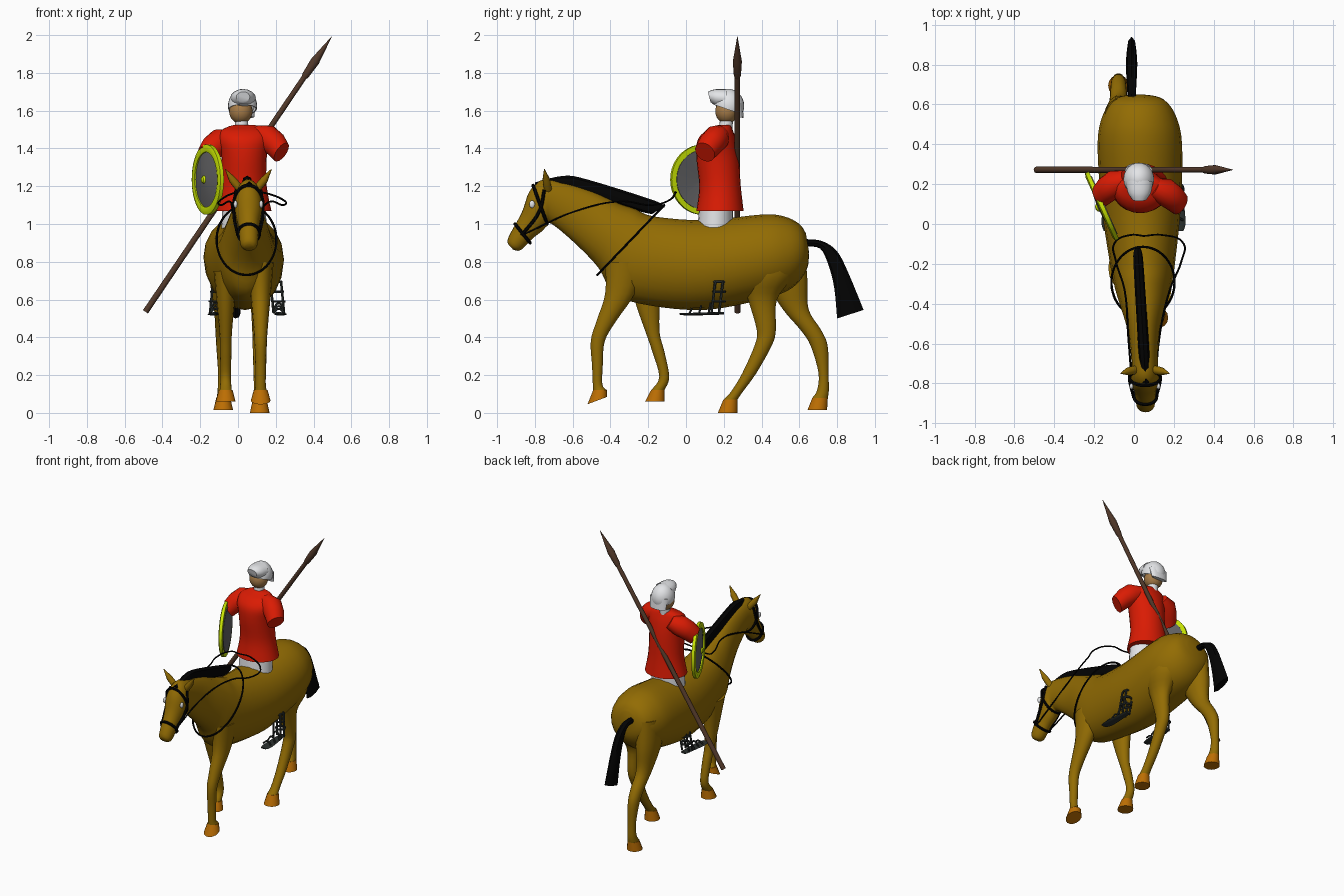
import bpy, bmesh, math
from mathutils import Vector, Matrix

if "Cube" in bpy.data.objects:
    bpy.data.objects.remove(bpy.data.objects["Cube"])


def mat(name, *rgb):
    m = bpy.data.materials.new(name)
    m.diffuse_color = (*rgb, 1)
    m.use_nodes = True
    m.node_tree.nodes["Principled BSDF"].inputs["Base Color"].default_value = m.diffuse_color
    return m


COAT = mat("golden brown coat", .29, .15, .001)
HOOF = mat("orange hoof", .50, .155, .001)
BLACK = mat("black hair and leather", .001, .001, .001)
RED = mat("red tunic", .70, .011, .001)
WHITE = mat("white metal and cloth", .77, .78, .80)
SKIN = mat("tan skin", .38, .20, .065)
WOOD = mat("dark wood", .085, .041, .023)
LIME = mat("lime trim", .58, .78, .001)
GREY = mat("grey shield", .13, .13, .135)
SLATE = mat("slate sandal", .024, .030, .028)


def finish(name, bm, material):
    bmesh.ops.recalc_face_normals(bm, faces=bm.faces)
    me = bpy.data.meshes.new(name)
    bm.to_mesh(me)
    bm.free()
    me.materials.append(material)
    ob = bpy.data.objects.new(name, me)
    bpy.context.collection.objects.link(ob)
    return ob


def ring(y1, z1, y2, z2, w, x, n=20):
    """Oval whose long axis joins (y1, z1) and (y2, z2), with half width w about x."""
    c = Vector((x, (y1 + y2) / 2, (z1 + z2) / 2))
    v = Vector((0, (y1 - y2) / 2, (z1 - z2) / 2))
    return [c + v * math.sin(a) + Vector((w * math.cos(a), 0, 0))
            for a in (math.tau * i / n for i in range(n))]


def skin_rings(name, rings, material):
    bm = bmesh.new()
    vs = [[bm.verts.new(p) for p in r] for r in rings]
    n = len(vs[0])
    for a, b in zip(vs, vs[1:]):
        for i in range(n):
            bm.faces.new((a[i], a[(i + 1) % n], b[(i + 1) % n], b[i]))
    bm.faces.new(vs[0])
    bm.faces.new(vs[-1])
    return finish(name, bm, material)


def blend(pts, steps):
    """Catmull-Rom spline through tuples of any length."""
    pts = [Vector(p) for p in pts]
    out = []
    for i in range(len(pts) - 1):
        a, b, c, d = (pts[max(0, min(len(pts) - 1, i + k))] for k in (-1, 0, 1, 2))
        for t in (j / steps for j in range(steps)):
            out.append(b + .5 * t * (c - a + t * (2 * a - 5 * b + 4 * c - d + t * (3 * b - a - 3 * c + d))))
    return out + [pts[-1]]


def loft(name, secs, x, material, n=20, steps=4):
    """Skin ring sections; x is a centre value or a rule of y."""
    cx = x if callable(x) else lambda y: x
    return skin_rings(name, [ring(*s, cx((s[0] + s[2]) / 2), n) for s in blend(secs, steps)], material)


def rod(name, pts, radii, material, n=16):
    pts = [Vector(p) for p in pts]
    q = (pts[-1] - pts[0]).to_track_quat('Z', 'Y')
    return skin_rings(name, [[p + q @ Vector((r * math.cos(math.tau * i / n), r * math.sin(math.tau * i / n), 0))
                              for i in range(n)] for p, r in zip(pts, radii)], material)


def strap(name, pts, r, material, closed=False):
    cu = bpy.data.curves.new(name, 'CURVE')
    cu.dimensions = '3D'
    cu.bevel_depth, cu.bevel_resolution, cu.resolution_u = r, 1, 5
    sp = cu.splines.new('BEZIER')
    sp.bezier_points.add(len(pts) - 1)
    for b, p in zip(sp.bezier_points, pts):
        b.co = p
        b.handle_left_type = b.handle_right_type = 'AUTO'
    sp.use_cyclic_u = closed
    cu.use_fill_caps = True
    cu.materials.append(material)
    bpy.context.collection.objects.link(bpy.data.objects.new(name, cu))


def ball(name, centre, size, material):
    bm = bmesh.new()
    bmesh.ops.create_uvsphere(bm, u_segments=24, v_segments=16, radius=1,
                              matrix=Matrix.Translation(centre) @ Matrix.Diagonal((*size, 1)))
    return finish(name, bm, material)


# Horse trunk, neck and head; the spine drifts slightly sideways
loft("horse_body", [
    (.635, .95, .65, .86, .05), (.60, 1.0, .64, .76, .13), (.52, 1.04, .56, .66, .185), (.40, 1.05, .40, .60, .212),
    (.10, 1.02, .10, .545, .20), (-.17, 1.04, -.20, .57, .165), (-.27, 1.08, -.38, .63, .14),
    (-.36, 1.11, -.465, .77, .115), (-.50, 1.175, -.59, .90, .08), (-.68, 1.23, -.71, 1.0, .066),
    (-.77, 1.23, -.735, .99, .072), (-.83, 1.17, -.765, .96, .07), (-.87, 1.06, -.81, .925, .055),
    (-.94, .93, -.875, .862, .046), (-.94, .89, -.915, .864, .025)],
    lambda y: .038 - .022 * y, COAT)


# Walking legs: (y, z, half depth) down to the fetlock, then a flared hoof
def leg(name, x, pts, drop, tilt=0):
    secs = [(y + d, z, y - d, z, max(.027, .5 * d + .014) if d < .14 else .10) for y, z, d in pts]
    loft(name + "_leg", secs, x, COAT, 14)
    y, z, d = pts[-1]
    loft(name + "_hoof", [(*secs[-1][:4], .037), (y + .038, z - drop, y - .068, z - drop - tilt, .052)],
         x, HOOF, 14, 1)


leg("hind_right", .115, [(.45, .9, .15), (.43, .73, .142), (.405, .6, .078), (.425, .44, .052), (.41, .36, .047),
                         (.335, .21, .038), (.268, .11, .032), (.235, .07, .038)], .07)
leg("hind_left", -.078, [(.51, .9, .12), (.53, .71, .115), (.58, .55, .07), (.66, .44, .056), (.705, .355, .046),
                         (.728, .21, .027), (.725, .12, .032), (.71, .08, .042)], .065)
leg("front_right", .12, [(-.32, .8, .11), (-.35, .63, .08), (-.42, .49, .054), (-.467, .38, .038),
                         (-.469, .25, .029), (-.468, .15, .026), (-.455, .12, .038)], .035, .04)
leg("front_left", -.065, [(-.22, .75, .10), (-.20, .56, .062), (-.175, .42, .037), (-.148, .33, .033),
                          (-.115, .19, .027), (-.15, .12, .036)], .06)

# Tail and mane
loft("tail", [(.63, .92, .63, .88, .02), (.72, .91, .71, .87, .025), (.80, .855, .755, .78, .028),
              (.86, .74, .785, .66, .028), (.94, .545, .80, .50, .024)], -.012, BLACK, 8)
loft("mane", [(-.11, 1.09, -.17, 1.06, .02), (-.17, 1.125, -.22, 1.06, .025), (-.52, 1.235, -.52, 1.15, .027),
              (-.65, 1.255, -.64, 1.18, .027), (-.80, 1.22, -.79, 1.17, .02)], lambda y: .01 - .062 * y, BLACK, 8)

# Ears, eyes, cheek straps and reins on both sides of the head; the left rein lies closer
for s, side in ((-1, "left"), (1, "right")):
    hx = .055
    rod("ear_" + side, [(hx + s * .04, -.73, 1.18), (hx + s * .085, -.74, 1.235), (hx + s * .122, -.75, 1.29)],
        [.022, .02, .002], COAT, 10)
    ball("eye_" + side, (hx + s * .068, -.815, 1.105), (.01, .015, .02), WHITE)
    strap("cheek_strap_" + side, [(hx + s * .066, -.75, 1.18), (hx + s * .078, -.775, 1.07),
                                  (hx + s * .056, -.87, .94)], .009, BLACK)
    strap("rein_" + side, [(.05 + s * dx * (1 if s > 0 or y < -.5 else .75), y, z) for dx, y, z in (
        (.055, -.87, .94), (.08, -.55, 1.08), (.13, -.33, 1.12), (.19, -.18, 1.10), (.20, -.10, 1.12),
        (.09, -.055, 1.165), (0, -.06, 1.168))], .005, BLACK)

# Bridle bands and breast collar
strap("brow_band", ring(-.81, 1.205, -.735, 1.0, .078, .055), .009, BLACK, True)
strap("nose_band", ring(-.905, 1.0, -.825, .90, .057, .057), .009, BLACK, True)
strap("breast_collar", ring(-.115, 1.10, -.47, .73, .158, .045), .006, BLACK, True)

# Rider tunic, sleeves and white underskirt: (z, back y, front y, half width)
loft("tunic", [(b, z, f, z, w) for z, b, f, w in (
    (1.07, .305, .055, .145), (1.2, .29, .07, .12), (1.35, .28, .055, .12), (1.44, .265, .06, .135),
    (1.49, .25, .10, .125), (1.515, .24, .15, .085), (1.525, .23, .17, .05))], .032, RED, 24)
for s, side, back in ((-1, "left", .04), (1, "right", 0)):
    rod("sleeve_" + side, [(.03 + s * dx, y + back, z + .01 * s) for dx, y, z in (
        (.06, .185, 1.47), (.12, .165, 1.45), (.17, .13, 1.41), (.20, .10, 1.37))], [.05, .069, .066, .058], RED)
loft("underskirt", [(.25, .97, .06, .97, .12), (.25, 1.09, .07, 1.09, .115)], .032, WHITE, 20, 1)

# Neck, head and helmet
rod("neck", [(.02, .21, 1.50), (.018, .215, 1.56)], [.036, .034], WHITE)
ball("head", (.015, .215, 1.597), (.062, .06, .066), SKIN)
helmet = ball("helmet", (.024, .225, 1.625), (.077, .083, .09), WHITE)
bm = bmesh.new()
bm.from_mesh(helmet.data)
bmesh.ops.bisect_plane(bm, geom=bm.verts[:] + bm.edges[:] + bm.faces[:], plane_co=(0, .225, 1.605),
                       plane_no=(0, .35, 1), clear_inner=True)
bm.to_mesh(helmet.data)
bm.free()
helmet.modifiers.new("thickness", 'SOLIDIFY').thickness = .006
loft("visor", [(.22, 1.714, .20, 1.62, .068), (.155, 1.714, .16, 1.625, .058), (.115, 1.70, .13, 1.645, .036)],
     .027, WHITE, 16, 3)
loft("neck_guard", [(.30, 1.64, .24, 1.64, .07), (.306, 1.56, .265, 1.57, .062)], .024, WHITE, 14, 2)

# Round shield: domed grey disc, lime rim and boss, turned outward
place = Matrix.Translation((-.16, .09, 1.235)) @ Vector((-.913, -.409, 0)).to_track_quat('Z', 'Y').to_matrix().to_4x4()


def lathe(name, profile, material, n=40):
    bm = bmesh.new()
    vs = [bm.verts.new((r, 0, h)) for r, h in profile]
    es = [bm.edges.new(e) for e in zip(vs, vs[1:] + vs[:1])]
    bmesh.ops.spin(bm, geom=vs + es, cent=(0, 0, 0), axis=(0, 0, 1), angle=math.tau, steps=n)
    bmesh.ops.remove_doubles(bm, verts=bm.verts, dist=.0002)
    bmesh.ops.transform(bm, matrix=place, verts=bm.verts)
    return finish(name, bm, material)


lathe("shield_disc", [(.001, .024), (.08, .018), (.158, .002), (.158, -.014), (.001, .008)], GREY)
lathe("shield_rim", [(.146, -.010), (.146, .012), (.168, .017), (.186, .010), (.186, -.010)], LIME)
lathe("shield_boss", [(.001, .036), (.016, .032), (.024, .018), (.001, .016)], LIME)

# Spear slanting behind the rider
a, b = Vector((-.49, .272, .535)), Vector((.496, .272, 1.992))
at = [a.lerp(b, t) for t in (0, .85, .86, .91, 1)]
rod("spear_shaft", at[:2], [.016, .014], WOOD)
rod("spear_head", at[1:], [.014, .019, .024, .001], WOOD)

# Open strap sandals on each flank, leaning in towards the horse
for s, side in ((-1, "left"), (1, "right")):
    x = .048 + s * .168
    loft("sandal_sole_" + side, [(.20, .535, .20, .52, .022), (.02, .53, .02, .515, .034),
                                 (-.035, .528, -.035, .52, .02)], lambda y: x + s * .05 * (.2 - y), SLATE, 10)
    for i in range(3):
        y, z = .02 + .05 * i, .59 + .052 * i
        strap(f"ankle_strap_{side}_{i}", ring(.205, z, .145, z, .03, x - s * .008 * i, 10), .007, SLATE, True)
        strap(f"toe_strap_{side}_{i}", [(x - .03, y, .53), (x, y + .01, .55 + .015 * i), (x + .03, y, .53)], .006, SLATE)
    for i in range(4):
        dx, y = (.028, -.028)[i % 2], (.155, .195)[i // 2]
        strap(f"sandal_upright_{side}_{i}", [(x + dx, y - .02, .53), (x + dx - s * .016, y, .695)], .007, SLATE)

# Convert straps to meshes and smooth everything, keeping edges sharp
bpy.ops.object.select_all(action='SELECT')
bpy.context.view_layer.objects.active = bpy.data.objects["horse_body"]
bpy.ops.object.convert(target='MESH')
bpy.ops.object.shade_smooth_by_angle(angle=math.radians(40))
